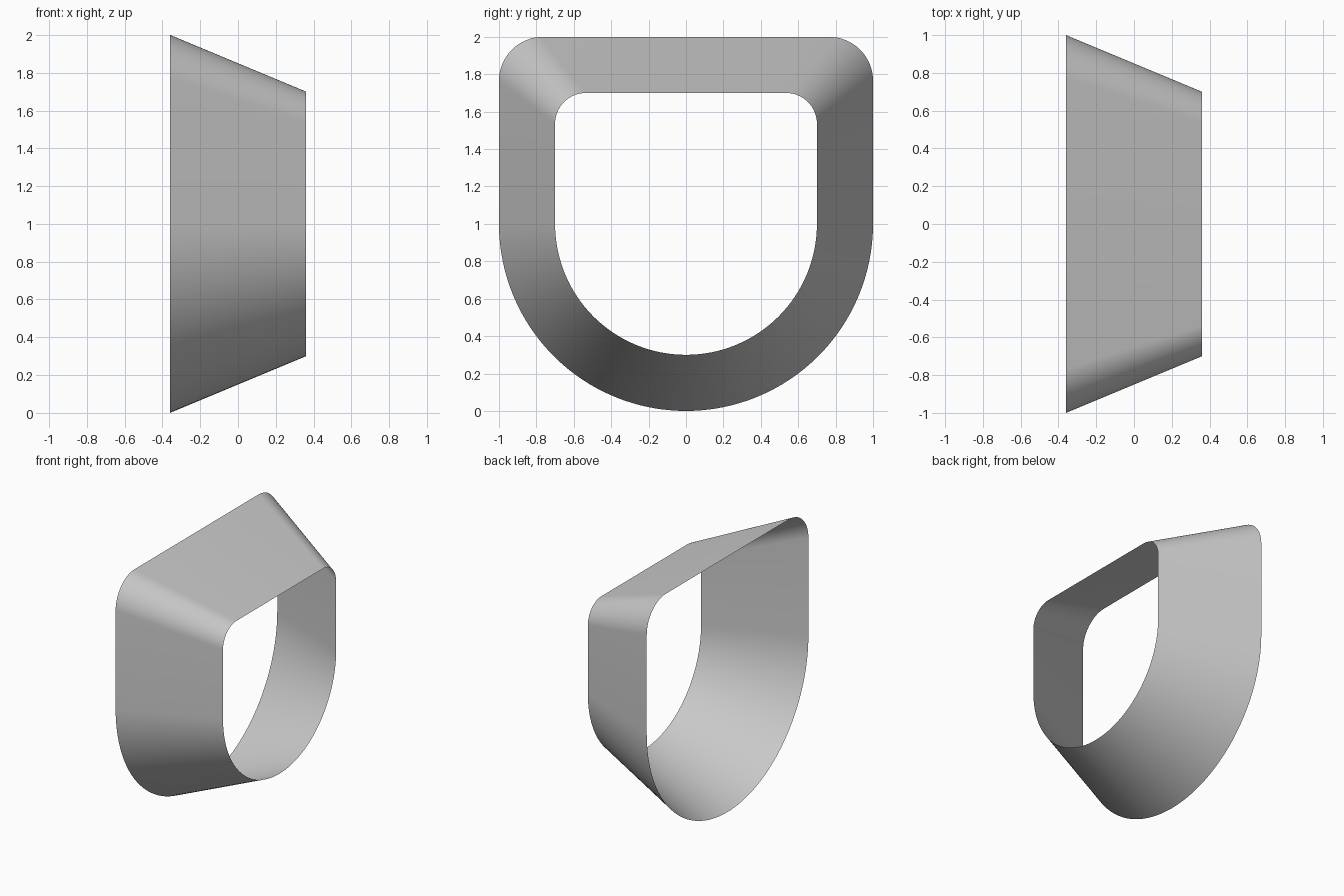
import bpy, bmesh
from math import sin, cos, pi

cube = bpy.data.objects.get("Cube")
if cube:
    bpy.data.objects.remove(cube, do_unlink=True)

HALF_DEPTH = 0.36
CENTRE_Z = 1.0
CORNER = 0.235
TAPER = 0.7


def arc(cy, cz, radius, start, end, steps):
    """Points along an arc, angles in radians."""
    return [(cy + radius * cos(start + (end - start) * i / steps),
             cz + radius * sin(start + (end - start) * i / steps))
            for i in range(steps + 1)]


# Rounded D outline: two top corners and a half-circle bottom
inset = 1 - CORNER
outline = (arc(inset, inset, CORNER, 0, pi / 2, 16)
           + arc(-inset, inset, CORNER, pi / 2, pi, 16)
           + arc(0, 0, 1, pi, 2 * pi, 64)[:-1])
outline.append((1, 0))

# Open tapered band between the large and small outlines
bm = bmesh.new()
large, small = [
    [bm.verts.new((x, y * scale, CENTRE_Z + z * scale)) for y, z in outline]
    for x, scale in ((-HALF_DEPTH, 1), (HALF_DEPTH, TAPER))]
count = len(outline)
for i in range(count):
    j = (i + 1) % count
    bm.faces.new((large[i], large[j], small[j], small[i]))

mesh = bpy.data.meshes.new("tapered_band")
bm.normal_update()
# Point the surface outward
if bm.faces[:][0].normal.y < 0:
    bmesh.ops.reverse_faces(bm, faces=bm.faces[:])
bm.to_mesh(mesh)
bm.free()

band = bpy.data.objects.new("tapered_band", mesh)
bpy.context.collection.objects.link(band)

# Plain grey material
grey = bpy.data.materials.new("plain_grey")
grey.use_nodes = True
colour = (0.6, 0.6, 0.6, 1)
grey.diffuse_color = colour
grey.node_tree.nodes["Principled BSDF"].inputs["Base Color"].default_value = colour
mesh.materials.append(grey)

# Smooth shading
bpy.context.view_layer.objects.active = band
band.select_set(True)
bpy.ops.object.shade_smooth_by_angle()
